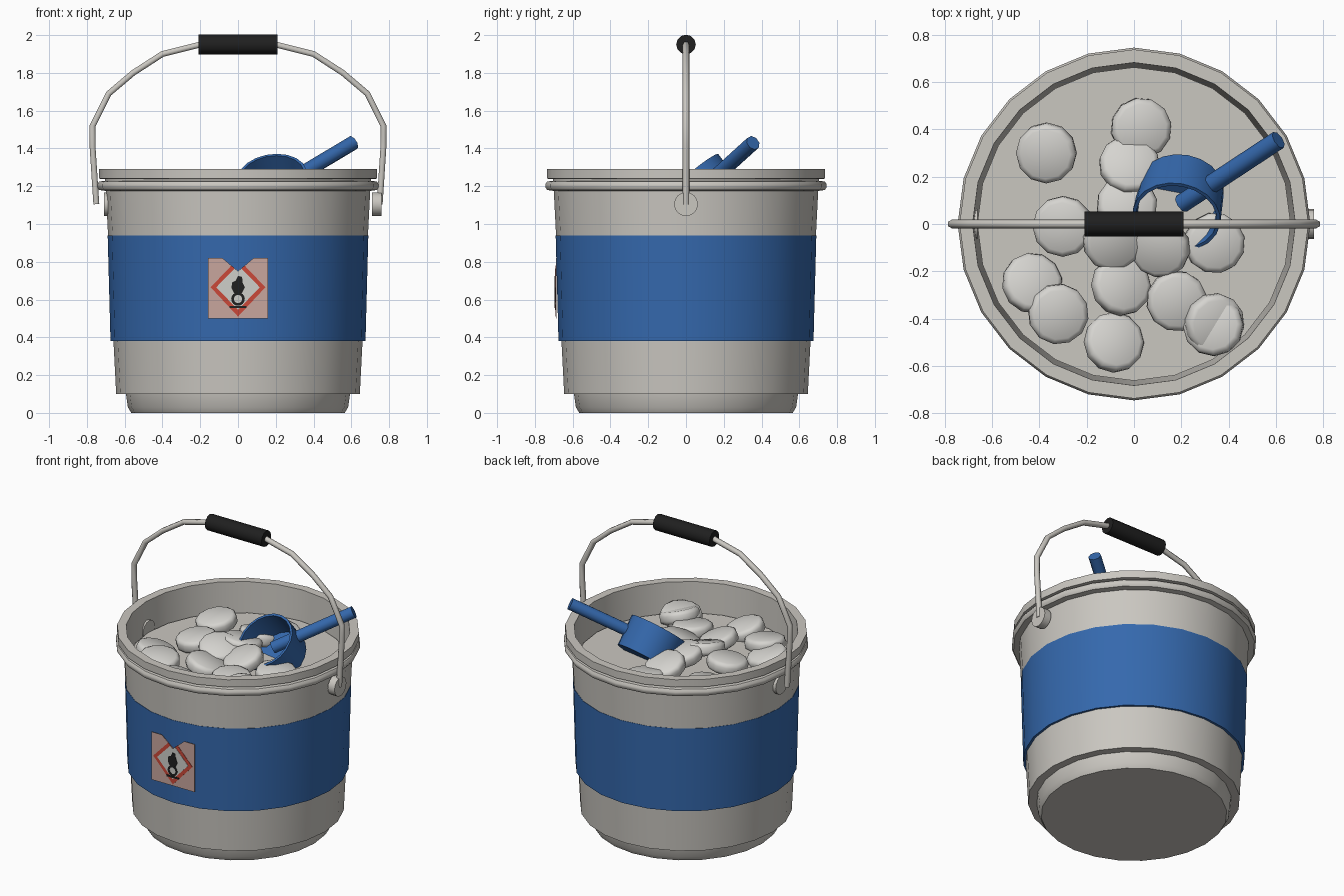
import bpy, bmesh, math
from mathutils import Vector, Matrix

if "Cube" in bpy.data.objects:
    bpy.data.objects.remove(bpy.data.objects["Cube"], do_unlink=True)


def material(name, r, g, b):
    m = bpy.data.materials.new(name)
    m.use_nodes = True
    m.diffuse_color = (r, g, b, 1)
    m.node_tree.nodes["Principled BSDF"].inputs["Base Color"].default_value = (r, g, b, 1)
    return m


GREY = material("warm grey plastic", 0.59, 0.57, 0.53)
TABLET = material("pale tablet", 0.67, 0.66, 0.63)
BLUE = material("blue plastic", 0.035, 0.14, 0.42)
BLACK = material("black rubber", 0.014, 0.014, 0.014)
PINK = material("pale pink", 0.58, 0.38, 0.34)
RED = material("warning red", 0.60, 0.065, 0.04)
WHITE = material("label white", 0.62, 0.62, 0.59)


def finish(name, bm, mat, angle=35, matrix=None):
    bmesh.ops.remove_doubles(bm, verts=bm.verts, dist=0.0001)
    bmesh.ops.recalc_face_normals(bm, faces=bm.faces)
    if matrix:
        bm.transform(matrix)
    me = bpy.data.meshes.new(name)
    bm.to_mesh(me)
    bm.free()
    me.materials.append(mat)
    me.shade_smooth()
    me.set_sharp_from_angle(angle=math.radians(angle))
    ob = bpy.data.objects.new(name, me)
    bpy.context.collection.objects.link(ob)
    return ob


def lathe(name, profile, mat, sides=24, closed=False, angle=35, matrix=None):
    """Spin (radius, height) points around z."""
    bm = bmesh.new()
    pts = profile + profile[:1] if closed else profile
    vs = [bm.verts.new((r, 0, z)) for r, z in pts]
    es = [bm.edges.new(p) for p in zip(vs, vs[1:])]
    bmesh.ops.spin(bm, geom=vs + es, cent=(0, 0, 0), axis=(0, 0, 1),
                   angle=math.tau, steps=sides, use_duplicate=False)
    return finish(name, bm, mat, angle, matrix)


def aim(origin, direction):
    """Place local z along a direction."""
    rot = Vector(direction).to_track_quat("Z", "Y").to_matrix().to_4x4()
    return Matrix.Translation(origin) @ rot


def rod(name, start, end, radius, mat, sides=12):
    a, b = Vector(start), Vector(end)
    n = (b - a).length
    return lathe(name, [(0, 0), (radius, 0), (radius, n), (0, n)], mat, sides,
                 matrix=aim(a, b - a), angle=50)


def plate(name, outline, y, mat):
    """Thin upright plate from (x, z) points, facing the front."""
    bm = bmesh.new()
    f = bm.faces.new([bm.verts.new((x, y, z)) for x, z in outline])
    ext = bmesh.ops.extrude_face_region(bm, geom=[f])
    moved = [v for v in ext["geom"] if isinstance(v, bmesh.types.BMVert)]
    bmesh.ops.translate(bm, verts=moved, vec=(0, 0.003, 0))
    return finish(name, bm, mat)


def mirrored(half):
    """Complete a symmetric outline given its right half from bottom to top."""
    return half + [(-x, z) for x, z in reversed(half) if x > 0]


# Bucket shell with stepped foot, ridge and rolled rim
lathe("bucket", [(0, 0), (0.565, 0), (0.583, 0.03), (0.593, 0.1), (0.645, 0.1),
                 (0.70, 1.175), (0.735, 1.18), (0.745, 1.195), (0.745, 1.21),
                 (0.735, 1.225), (0.705, 1.228), (0.705, 1.238), (0.737, 1.24),
                 (0.737, 1.29), (0.682, 1.29), (0.635, 0.15), (0, 0.15)], GREY)

# Blue wrap around the body
lathe("label_band", [(0.66, 0.38), (0.675, 0.38), (0.69, 0.94), (0.668, 0.94)],
      BLUE, closed=True)

# Surface of the contents
lathe("contents_surface", [(0, 1.0), (0.655, 1.0), (0.662, 1.09), (0, 1.09)], GREY)

# Loose tablets: x, y, z, tilt x, tilt y
tablets = [
    (-0.37, 0.30, 1.13, 0.15, -0.1), (0.03, 0.405, 1.11, 0.05, 0.1),
    (-0.02, 0.25, 1.14, -0.35, 0.1), (-0.30, -0.01, 1.14, 0.1, -0.1),
    (-0.03, 0.08, 1.16, -0.2, 0.1), (-0.09, -0.07, 1.16, 0.25, 0.2),
    (-0.055, -0.26, 1.13, -0.15, 0.3), (-0.43, -0.25, 1.12, -0.2, 0.2),
    (-0.32, -0.38, 1.14, 0.1, 0.1), (-0.085, -0.50, 1.12, -0.2, 0.25),
    (0.18, -0.325, 1.12, 0.1, 0.1), (0.34, -0.42, 1.13, 0.15, 0.3),
    (0.335, -0.43, 1.13, -0.1, -0.1), (0.34, -0.08, 1.11, 0.05, 0.1),
    (0.11, -0.10, 1.15, 0.3, -0.2),
]
for i, (x, y, z, tx, ty) in enumerate(tablets):
    m = (Matrix.Translation((x, y, z)) @ Matrix.Rotation(tx, 4, "X")
         @ Matrix.Rotation(ty, 4, "Y") @ Matrix.Rotation(i * 0.7, 4, "Z"))
    lathe(f"tablet_{i + 1}", [(0, -0.04), (0.105, -0.04), (0.122, -0.03), (0.128, -0.015),
                              (0.128, 0.015), (0.122, 0.03), (0.105, 0.04), (0, 0.04)],
          TABLET, sides=12, angle=40, matrix=m)

# Scoop: tilted open cup and straight handle
cup_axis = Vector((-0.12, -0.64, 0.76))
lathe("scoop_cup", [(0, -0.2), (0.178, -0.2), (0.187, 0), (0.172, 0),
                    (0.165, -0.188), (0, -0.188)], BLUE, sides=20,
      matrix=aim((0.18, 0.03, 1.25), cup_axis))
rod("scoop_handle", (0.20, 0.085, 1.185), (0.61, 0.355, 1.43), 0.04, BLUE, 8)

# Pivot discs on both sides
for side, x in (("left", 0.71), ("right", -0.71)):
    rod(f"{side}_pivot", (x, 0, 1.105), (x + 0.05, 0, 1.105), 0.063, GREY, 16)

# Bail wire as a bevelled path
half = [(0.75, 1.105), (0.77, 1.41), (0.77, 1.52), (0.685, 1.69),
        (0.555, 1.80), (0.40, 1.90), (0.20, 1.95)]
path = [(-x, z) for x, z in half] + half[::-1]
cu = bpy.data.curves.new("bail_wire", "CURVE")
cu.dimensions = "3D"
cu.bevel_depth = 0.018
cu.bevel_resolution = 1
cu.use_fill_caps = True
sp = cu.splines.new("POLY")
sp.points.add(len(path) - 1)
for p, (x, z) in zip(sp.points, path):
    p.co = (x, 0, z, 1)
sp.use_smooth = True
cu.materials.append(GREY)
bpy.context.collection.objects.link(bpy.data.objects.new("bail_wire", cu))

# Rubber grip
rod("handle_grip", (-0.21, 0, 1.95), (0.21, 0, 1.95), 0.052, BLACK, 12)

# Warning sticker, layered from back to front
plate("sticker_backing", mirrored([(0.16, 0.50), (0.16, 0.82), (0.083, 0.82), (0, 0.75)]),
      -0.689, PINK)
plate("sticker_diamond", mirrored([(0, 0.51), (0.145, 0.665), (0.035, 0.78), (0, 0.75)]),
      -0.691, RED)
plate("sticker_field", mirrored([(0, 0.545), (0.115, 0.665), (0.018, 0.765), (0, 0.75)]),
      -0.693, WHITE)
plate("sticker_flame", [(-0.022, 0.635), (0.022, 0.635), (0.036, 0.665), (0.024, 0.69),
                        (0.022, 0.72), (0, 0.725), (-0.012, 0.70), (-0.032, 0.69),
                        (-0.034, 0.66)], -0.695, BLACK)
plate("sticker_base_line", mirrored([(0.045, 0.555), (0.045, 0.567)]), -0.695, BLACK)
lathe("sticker_ring", [(0.022, 0), (0.036, 0), (0.036, 0.003), (0.022, 0.003)], BLACK,
      sides=16, closed=True, matrix=aim((0, -0.692, 0.603), (0, -1, 0)))
